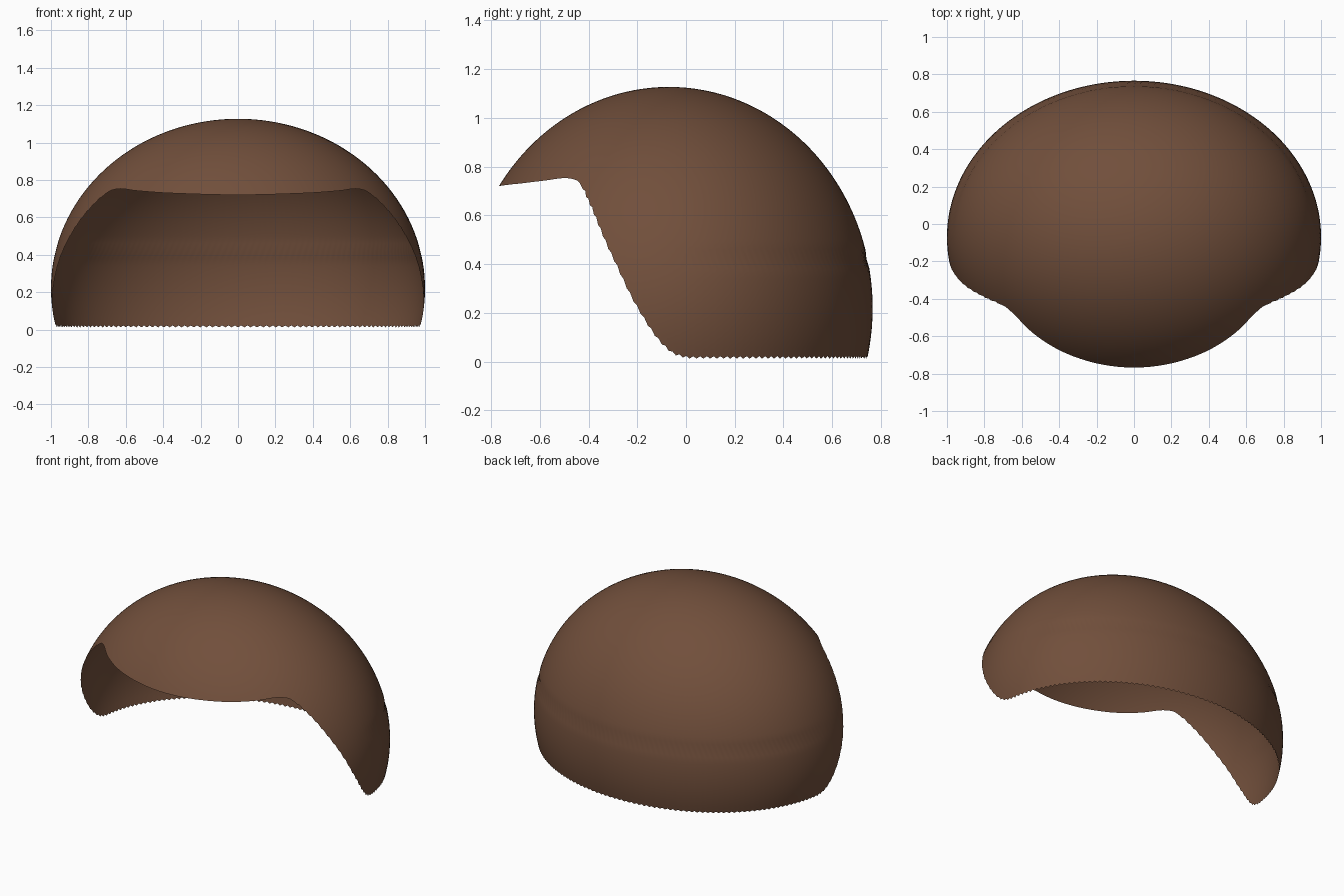
import bpy, bmesh, math

if "Cube" in bpy.data.objects:
    bpy.data.objects.remove(bpy.data.objects["Cube"])

SEGMENTS, RINGS = 360, 40
WIDTH, DEPTH, HEIGHT = 1.0, 0.836, 0.907   # dome radii
CENTER_Y, CENTER_Z = -0.07, 0.22

# Hairline height by angle from the front, in degrees
RIM = [(0, .72), (25, .729), (42, .743), (51, .753), (56, .745), (63.5, .65),
       (73.7, .42), (81, .22), (88, .07), (92, .025), (96, .012), (180, .012)]


def slope(i):
    """Smooth tangent at a hairline point, flat at peaks and ends."""
    if i == 0 or i >= len(RIM) - 2:
        return 0.0
    (a0, z0), (a1, z1), (a2, z2) = RIM[i - 1:i + 2]
    d1, d2 = (z1 - z0) / (a1 - a0), (z2 - z1) / (a2 - a1)
    return 0.0 if d1 * d2 <= 0 else 2 * d1 * d2 / (d1 + d2)


def rim_height(angle):
    for i in range(len(RIM) - 1):
        (a0, z0), (a1, z1) = RIM[i], RIM[i + 1]
        if angle <= a1:
            w = a1 - a0
            t = (angle - a0) / w
            return (z0 * (1 + 2 * t) * (1 - t) ** 2 + z1 * t * t * (3 - 2 * t)
                    + slope(i) * w * t * (1 - t) ** 2
                    + slope(i + 1) * w * t * t * (t - 1))
    return RIM[-1][1]


# Domed hair shell, wrapped in rings from the crown to the hairline
bm = bmesh.new()
crown = bm.verts.new((0, CENTER_Y, CENTER_Z + HEIGHT))
columns = []
for s in range(SEGMENTS):
    az = 2 * math.pi * s / SEGMENTS
    front_angle = math.degrees(az)
    front_angle = min(front_angle, 360 - front_angle)
    # Fine ragged tips along the lower edge
    tip = 0.01 * (s % 2) if front_angle > 60 else 0.0
    limit = math.acos((rim_height(front_angle) + tip - CENTER_Z) / HEIGHT)
    back = min(1.0, max(0.0, (front_angle - 85) / 25))
    column = []
    for r in range(1, RINGS + 1):
        p = limit * r / RINGS
        z = CENTER_Z + HEIGHT * math.cos(p)
        # Shallow crease around the back
        k = math.sin(p) - 0.006 * back * math.exp(-((z - 0.42) / 0.022) ** 2)
        column.append(bm.verts.new((WIDTH * k * math.sin(az),
                                    CENTER_Y - DEPTH * k * math.cos(az), z)))
    columns.append(column)

for s in range(SEGMENTS):
    a, b = columns[s], columns[(s + 1) % SEGMENTS]
    bm.faces.new((crown, a[0], b[0]))
    for r in range(RINGS - 1):
        bm.faces.new((a[r], a[r + 1], b[r + 1], b[r]))
bm.normal_update()
for f in bm.faces:
    f.smooth = True

mesh = bpy.data.meshes.new("hair_shell")
bm.to_mesh(mesh)
bm.free()

brown = bpy.data.materials.new("warm brown")
brown.diffuse_color = (0.165, 0.078, 0.044, 1)
brown.use_nodes = True
brown.node_tree.nodes["Principled BSDF"].inputs["Base Color"].default_value = brown.diffuse_color
mesh.materials.append(brown)

hair = bpy.data.objects.new("hair_shell", mesh)
bpy.context.collection.objects.link(hair)
